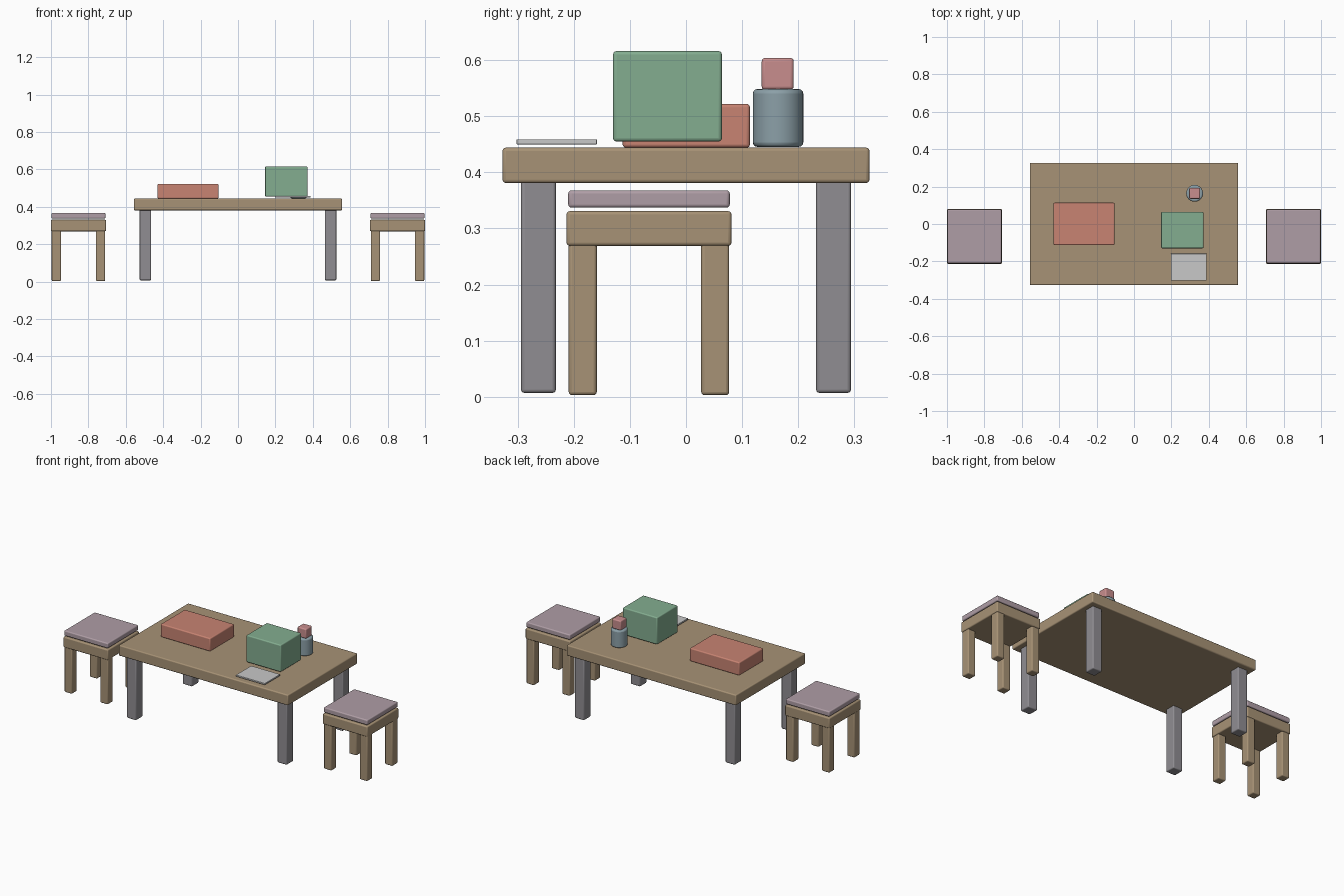
import bpy
from mathutils import Vector

cube = bpy.data.objects.get("Cube")
if cube:
    bpy.data.objects.remove(cube, do_unlink=True)


def material(name, *rgb):
    m = bpy.data.materials.new(name)
    m.use_nodes = True
    m.diffuse_color = (*rgb, 1)
    m.node_tree.nodes["Principled BSDF"].inputs["Base Color"].default_value = (*rgb, 1)
    return m


wood = material("wood", 0.39, 0.29, 0.18)
grey = material("grey_leg", 0.28, 0.27, 0.29)
mauve = material("mauve_cushion", 0.43, 0.34, 0.38)
red = material("brick_red", 0.58, 0.23, 0.17)
green = material("sage_green", 0.23, 0.42, 0.28)
paper = material("paper_white", 0.58, 0.58, 0.58)
blue = material("blue_grey", 0.26, 0.35, 0.39)
pink = material("pink_cap", 0.58, 0.27, 0.27)


def finish(name, mat, bevel):
    """Name the active primitive, colour it and round its edges."""
    ob = bpy.context.object
    ob.name = ob.data.name = name
    ob.data.materials.append(mat)
    bpy.ops.object.transform_apply(location=False, rotation=False, scale=True)
    bpy.ops.object.shade_smooth_by_angle()
    if bevel:
        mod = ob.modifiers.new("rounded_edges", 'BEVEL')
        mod.width = bevel
        mod.segments = 3
        mod.limit_method = 'ANGLE'
    return ob


def box(name, mat, low, high, bevel=0.006):
    low, high = Vector(low), Vector(high)
    bpy.ops.mesh.primitive_cube_add(size=1, location=(low + high) / 2)
    bpy.context.object.scale = high - low
    return finish(name, mat, bevel)


def legs(name, mat, centre, spread, half, bottom, top):
    """Four square legs around a centre point."""
    for sx, side in ((-1, "right"), (1, "left")):
        for sy, end in ((-1, "front"), (1, "back")):
            x, y = centre[0] + sx * spread[0], centre[1] + sy * spread[1]
            box(f"{name}_{end}_{side}", mat,
                (x - half, y - half, bottom), (x + half, y + half, top))


# Table
box("table_top", wood, (-0.557, -0.327, 0.381), (0.557, 0.327, 0.444))
legs("table_leg", grey, (0, 0), (0.495, 0.263), 0.031, 0.007, 0.388)

# Stools with cushions floating just above the seats
for sign, side in ((-1, "right"), (1, "left")):
    x, y = sign * 0.853, -0.066
    for part, mat, half, z0, z1 in (("seat", wood, 0.147, 0.269, 0.331),
                                    ("cushion", mauve, 0.144, 0.337, 0.368)):
        box(f"stool_{part}_{side}", mat,
            (x - half, y - half, z0), (x + half, y + half, z1))
    legs(f"stool_{side}_leg", wood, (x, y), (0.118, 0.118), 0.025, 0.003, 0.275)

# Things on the table
box("red_box", red, (-0.43, -0.113, 0.444), (-0.104, 0.114, 0.522))
box("green_box", green, (0.145, -0.13, 0.455), (0.372, 0.064, 0.616))
box("paper_sheet", paper, (0.198, -0.302, 0.450), (0.388, -0.159, 0.459), 0.001)

# Bottle and cap
bpy.ops.mesh.primitive_cylinder_add(vertices=32, radius=0.045, depth=0.103,
                                    location=(0.324, 0.164, 0.497))
finish("bottle", blue, 0.008)
box("bottle_cap", pink, (0.295, 0.135, 0.547), (0.353, 0.192, 0.604))
